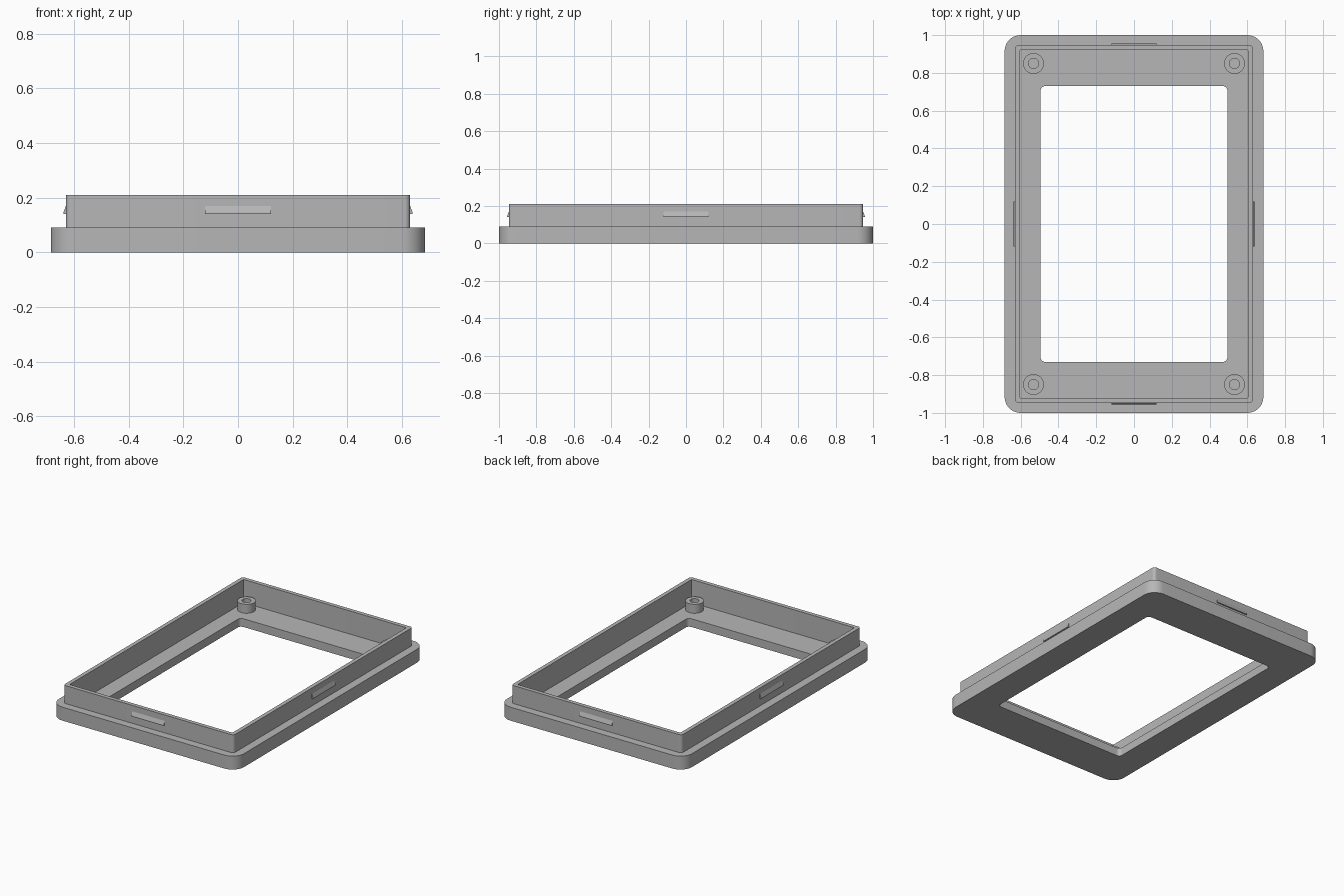
import bpy, bmesh, math
from mathutils import Matrix

if "Cube" in bpy.data.objects:
    bpy.data.objects.remove(bpy.data.objects["Cube"], do_unlink=True)

# Single grey plastic
plastic = bpy.data.materials.new("grey_plastic")
plastic.use_nodes = True
grey = (0.47, 0.47, 0.47, 1)
plastic.diffuse_color = grey
plastic.node_tree.nodes["Principled BSDF"].inputs["Base Color"].default_value = grey

FLOOR, RIM, TOP = 0.055, 0.09, 0.21
WALL_X, WALL_Y = 0.63, 0.947


def rounded_loop(bm, hx, hy, radius, z, steps=10):
    """Ring of vertices round a rounded rectangle with the given half sizes."""
    verts = []
    for corner, (sx, sy) in enumerate(((1, 1), (-1, 1), (-1, -1), (1, -1))):
        for i in range(steps + 1):
            a = math.pi / 2 * (corner + i / steps)
            verts.append(bm.verts.new((sx * (hx - radius) + radius * math.cos(a),
                                       sy * (hy - radius) + radius * math.sin(a), z)))
    return verts


def finish(bm, name, location=(0, 0, 0), smooth=True):
    bmesh.ops.remove_doubles(bm, verts=bm.verts, dist=1e-5)
    bmesh.ops.recalc_face_normals(bm, faces=bm.faces)
    mesh = bpy.data.meshes.new(name)
    bm.to_mesh(mesh)
    bm.free()
    mesh.materials.append(plastic)
    obj = bpy.data.objects.new(name, mesh)
    bpy.context.collection.objects.link(obj)
    obj.location = location
    if smooth:
        bpy.ops.object.select_all(action="DESELECT")
        obj.select_set(True)
        bpy.context.view_layer.objects.active = obj
        bpy.ops.object.shade_smooth_by_angle(angle=math.radians(30))
    return obj


def skin(name, sections, closed, location=(0, 0, 0)):
    """Skin rounded sections; join the ends into a ring, or cap them."""
    bm = bmesh.new()
    loops = [rounded_loop(bm, *s) for s in sections]
    pairs = list(zip(loops, loops[1:]))
    if closed:
        pairs.append((loops[-1], loops[0]))
    else:
        bm.faces.new(loops[0])
        bm.faces.new(loops[-1])
    for a, b in pairs:
        for i in range(len(a)):
            j = (i + 1) % len(a)
            bm.faces.new((a[i], a[j], b[j], b[i]))
    return finish(bm, name, location)


# Frame: stepped base, upright wall, recessed floor and window opening
skin("bezel_frame", [
    (0.495, 0.73, 0.025, 0),
    (0.685, 1.0, 0.085, 0),
    (0.685, 1.0, 0.085, RIM),
    (WALL_X, WALL_Y, 0.02, RIM),
    (WALL_X, WALL_Y, 0.02, TOP),
    (0.603, 0.92, 0.004, TOP),
    (0.603, 0.92, 0.004, FLOOR),
    (0.495, 0.73, 0.025, FLOOR),
], closed=True)

# Hollow screw posts in the four corners
outer, bore, height = 0.055, 0.027, 0.06
for side, sx in (("left", 1), ("right", -1)):
    for end, sy in (("front", -1), ("back", 1)):
        skin(f"screw_post_{end}_{side}", [
            (outer, outer, outer, -0.005),
            (outer, outer, outer, height),
            (bore, bore, bore, height),
            (bore, bore, bore, 0.002),
        ], closed=False, location=(sx * 0.532, sy * 0.85, FLOOR))


# Wedge-shaped snap clips in the middle of each wall
def snap_clip(name, distance, angle):
    bm = bmesh.new()
    profile = [(-0.005, 0.14), (0.009, 0.14), (0.009, 0.146), (0, 0.17), (-0.005, 0.17)]
    ends = [[bm.verts.new((x, -distance - out, z)) for out, z in profile]
            for x in (-0.12, 0.12)]
    for end in ends:
        bm.faces.new(end)
    for i in range(len(profile)):
        j = (i + 1) % len(profile)
        bm.faces.new((ends[0][i], ends[0][j], ends[1][j], ends[1][i]))
    bmesh.ops.rotate(bm, verts=bm.verts, matrix=Matrix.Rotation(angle, 3, "Z"))
    finish(bm, name, smooth=False)


for i, side in enumerate(("front", "left", "back", "right")):
    snap_clip(f"snap_clip_{side}", WALL_X if i % 2 else WALL_Y, i * math.pi / 2)
